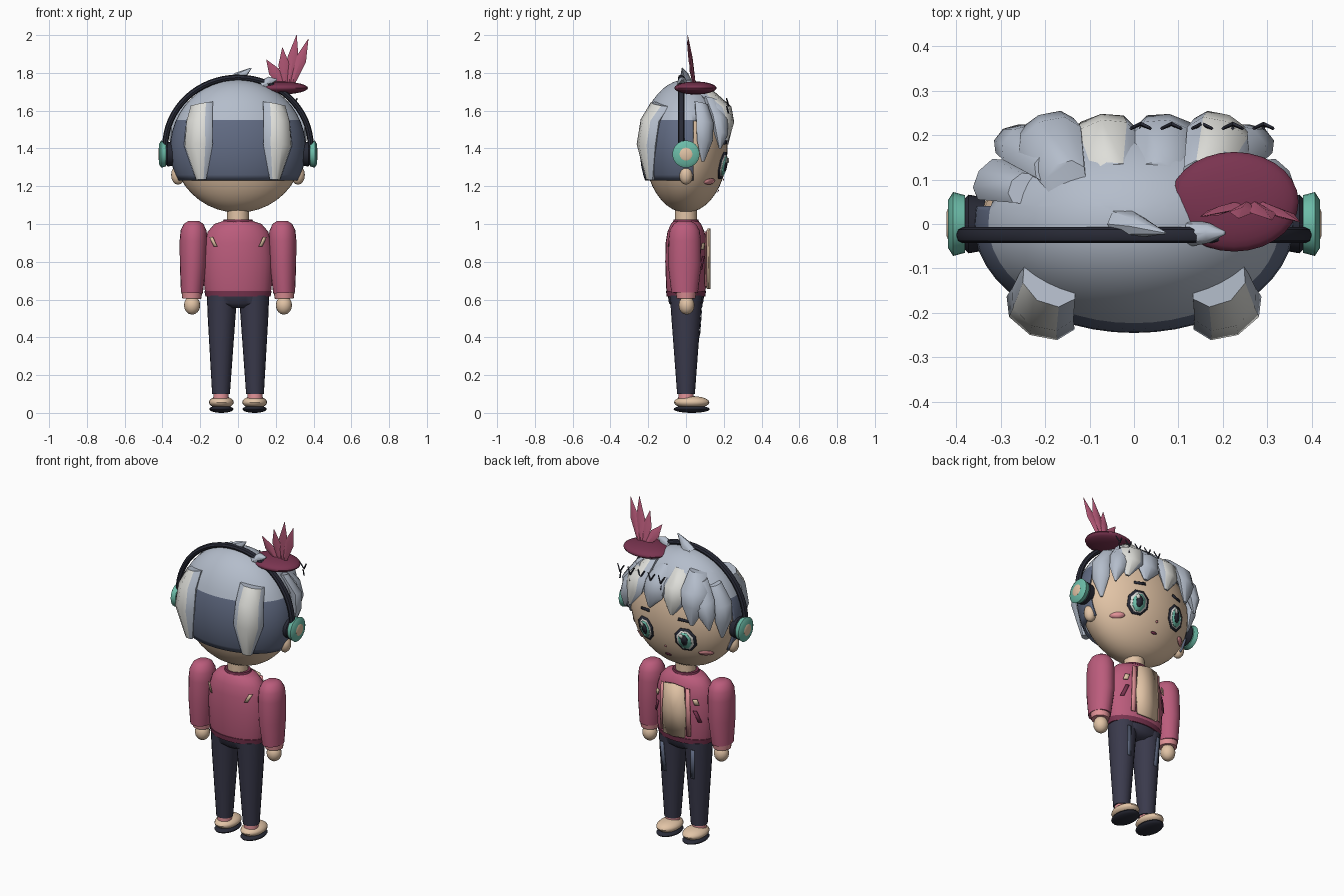
import bpy, bmesh
from math import cos, sin, pi, sqrt, radians
from mathutils import Vector, Matrix

if "Cube" in bpy.data.objects:
    bpy.data.objects.remove(bpy.data.objects["Cube"])


def material(name, *rgb):
    lin = [(c / 255 / 12.92) if c < 11 else ((c / 255 + 0.055) / 1.055) ** 2.4 for c in rgb]
    m = bpy.data.materials.new(name)
    m.use_nodes = True
    m.diffuse_color = (*lin, 1)
    m.node_tree.nodes["Principled BSDF"].inputs["Base Color"].default_value = (*lin, 1)
    return m


HAIR = material("silver hair", 180, 189, 203)
LIGHT = material("hair highlight", 222, 222, 217)
SLATE = material("slate blue", 97, 107, 131)
SKIN = material("skin", 226, 196, 166)
JACKET = material("rose jacket", 187, 92, 124)
MAROON = material("maroon", 122, 52, 80)
PANTS = material("navy cloth", 58, 58, 76)
TEAL = material("teal", 108, 188, 168)
DARK = material("charcoal", 40, 42, 54)
PINK = material("pale pink", 224, 145, 150)

parts = []
X, Y, Z = Vector((1, 0, 0)), Vector((0, 1, 0)), Vector((0, 0, 1))


def finish(name, bm, *mats):
    bmesh.ops.recalc_face_normals(bm, faces=bm.faces)
    mesh = bpy.data.meshes.new(name)
    bm.to_mesh(mesh)
    bm.free()
    for m in mats:
        mesh.materials.append(m)
    ob = bpy.data.objects.new(name, mesh)
    bpy.context.collection.objects.link(ob)
    parts.append(ob)
    return ob


def ball(name, centre, radii, mat, seg=24):
    bm = bmesh.new()
    bmesh.ops.create_uvsphere(bm, u_segments=seg, v_segments=seg // 2, radius=1,
                              matrix=Matrix.Translation(centre) @ Matrix.Diagonal((*radii, 1)))
    return finish(name, bm, mat)


def sweep(name, pts, radii, mat, n=None, sides=8, stripe=False):
    """Tapered elliptical tube; n is the depth axis, or away from the head."""
    bm, rings = bmesh.new(), []
    pts = [Vector(p) for p in pts]
    for i, p in enumerate(pts):
        out = n or Vector((p.x / 0.13, p.y / 0.06, 0)).normalized()
        along = pts[min(i + 1, len(pts) - 1)] - pts[max(i - 1, 0)]
        side = along.cross(out).normalized()
        w, d = radii[i] if isinstance(radii[i], tuple) else (radii[i], radii[i])
        rings.append([bm.verts.new(p + side * w * cos(2 * pi * j / sides) + out * d * sin(2 * pi * j / sides))
                      for j in range(sides)])
    for a, b in zip(rings, rings[1:]):
        for j in range(sides):
            k = (j + 1) % sides
            f = bm.faces.new((a[j], a[k], b[k], b[j]))
            f.material_index = int(stripe and j in (1, 2))
    bm.faces.new(rings[0])
    bm.faces.new(rings[-1])
    return finish(name, bm, mat, LIGHT) if stripe else finish(name, bm, mat)


def decal(name, outline, mat, surface, off=0.006, thick=0.004):
    """Plate laid over a curved surface, outline given in x and z."""
    bm = bmesh.new()
    vs = []
    for x, z in outline:
        y = surface(x, z)
        vs.append(bm.verts.new((x, y + (off if y > 0 else -off), z)))
    mx, mz = (sum(c) / len(outline) for c in zip(*outline))
    y = surface(mx, mz)
    mid = bm.verts.new((mx, y + (off if y > 0 else -off), mz))
    for a, b in zip(vs, vs[1:] + vs[:1]):
        bm.faces.new((mid, a, b))
    ob = finish(name, bm, mat)
    mod = ob.modifiers.new("thickness", "SOLIDIFY")
    mod.thickness, mod.offset = thick, 0
    return ob


def oval(cx, cz, rx, rz, n=8):
    return [(cx + rx * cos(2 * pi * (i + 0.5) / n), cz + rz * sin(2 * pi * (i + 0.5) / n)) for i in range(n)]


def slant(s, x0, z0, x1, z1, w):
    return [(s * (x0 - w), z0), (s * (x0 + w), z0), (s * (x1 + w), z1), (s * (x1 - w), z1)]


def face(x, z):
    return 0.22 * sqrt(max(0.01, 1 - (x / 0.345) ** 2 - ((z - 1.4) / 0.34) ** 2))


def chest(x, z):
    return 0.112 * sqrt(max(0.01, 1 - (x / 0.188) ** 2))


# Head, neck and hair shell
ball("head", (0, 0, 1.4), (0.345, 0.22, 0.34), SKIN, 40)
sweep("neck", [(0, 0, 0.98), (0, 0, 1.1)], [0.058, 0.058], SKIN, Y, 16)
bm = bmesh.new()
bmesh.ops.create_uvsphere(bm, u_segments=48, v_segments=24, radius=1,
                          matrix=Matrix.Translation((0, 0, 1.4)) @ Matrix.Diagonal((0.36, 0.245, 0.365, 1)))
for co, no in (((0, 0, 1.55), Z), ((0, 0, 1.23), Z), ((0, 0.04, 0), Y)):
    bmesh.ops.bisect_plane(bm, geom=bm.verts[:] + bm.edges[:] + bm.faces[:], plane_co=co, plane_no=no)
drop = []
for f in bm.faces:
    c = f.calc_center_median()
    f.material_index = int(c.z < 1.55)
    if c.z < 1.23 or (c.z < 1.55 and c.y > 0.04):
        drop.append(f)
bmesh.ops.delete(bm, geom=drop, context="FACES")
shell = finish("hair_shell", bm, HAIR, SLATE)
mod = shell.modifiers.new("thickness", "SOLIDIFY")
mod.thickness, mod.offset = 0.012, -1

# Hair locks: back, sides and temples
for s, side in ((-1, "right"), (1, "left")):
    sweep(f"back_lock_{side}", [(s * 0.19, -0.13, 1.635), (s * 0.205, -0.18, 1.55), (s * 0.21, -0.2, 1.42),
                                (s * 0.195, -0.19, 1.235)],
          [(0.07, 0.05), (0.078, 0.055), (0.085, 0.055), (0.03, 0.02)], HAIR, stripe=True)
    sweep(f"side_lock_{side}", [(s * 0.25, 0.08, 1.64), (s * 0.32, 0.1, 1.54), (s * 0.325, 0.1, 1.44),
                                (s * 0.31, 0.09, 1.33)],
          [(0.04, 0.03), (0.055, 0.035), (0.05, 0.03), (0.008, 0.006)], HAIR)
    sweep(f"temple_lock_{side}", [(s * 0.18, 0.13, 1.66), (s * 0.245, 0.175, 1.56), (s * 0.275, 0.185, 1.48),
                                  (s * 0.285, 0.18, 1.4)],
          [(0.05, 0.04), (0.06, 0.045), (0.045, 0.035), (0.006, 0.006)], HAIR)

# Fringe
for i, (x, tip) in enumerate(((-0.19, 1.42), (-0.065, 1.45), (0.07, 1.46), (0.19, 1.44))):
    sweep(f"fringe_lock_{i + 1}", [(x * 0.8, 0.1, 1.7), (x, 0.185, 1.62), (x * 1.05, 0.21, 1.54), (x * 1.1 + 0.02, 0.215, tip)],
          [(0.05, 0.04), (0.078, 0.05), (0.07, 0.038), (0.012, 0.008)], HAIR, stripe=i in (1, 3))
sweep("crown_tuft", [(-0.02, 0, 1.74), (0.01, -0.005, 1.78), (0.07, -0.02, 1.825)],
      [(0.05, 0.04), (0.03, 0.025), 0.003], HAIR, Y)
sweep("small_tuft", [(0.13, -0.02, 1.73), (0.17, -0.02, 1.76), (0.205, -0.02, 1.765)],
      [0.03, 0.022, 0.004], HAIR, Y)

# Dark barbs in front of the fringe
for i in range(5):
    x = 0.015 + i * 0.069
    for j, (a, b) in enumerate((((x, 1.585), (x, 1.625)), ((x, 1.625), (x - 0.022, 1.665)), ((x, 1.625), (x + 0.022, 1.665)))):
        sweep(f"fringe_barb_{i + 1}_{j + 1}", [(a[0], 0.225, a[1]), (b[0], 0.215, b[1])], [0.005, 0.004], DARK, Y, 4)

# Ears and headphones
for s, side in ((-1, "right"), (1, "left")):
    ball(f"ear_{side}", (s * 0.318, 0, 1.26), (0.036, 0.036, 0.052), SKIN, 16)
    for part, x0, x1, r, m in (("pad", 0.335, 0.388, 0.066, DARK), ("cup", 0.38, 0.418, 0.072, TEAL), ("cap", 0.41, 0.422, 0.034, SKIN)):
        sweep(f"headphone_{part}_{side}", [(s * x0, 0, 1.37), (s * (x0 * 0.3 + x1 * 0.7), 0, 1.37), (s * x1, 0, 1.37)],
              [r * 0.9, r, r * 0.75], m, Z, 24)
arc = [i * pi / 32 for i in range(33)]
sweep("headband", [(0.385 * cos(a), -0.025, 1.41 + 0.365 * sin(a)) for a in arc], [(0.016, 0.018)] * 33, DARK, Y, 8)

# Hat and feathers
ball("hat", (0.225, 0.05, 1.72), (0.145, 0.112, 0.034), MAROON, 28)
for i, (x, z) in enumerate(((0.15, 1.87), (0.235, 1.935), (0.31, 2.0), (0.372, 1.98))):
    a, b = Vector((0.24 + i * 0.014, 0.045, 1.73)), Vector((x, 0.005 + (3 - i) * 0.004, z))
    sweep(f"feather_{i + 1}", [a, a.lerp(b, 0.55), b], [(0.012, 0.008), (0.03, 0.01), 0.001], JACKET, Y, 4)

# Face
for s, side in ((-1, "right"), (1, "left")):
    ex = s * 0.135
    for part, rx, rz, dx, dz, m, off in (("rim", 0.064, 0.076, 0, 0, DARK, 0.006), ("white", 0.05, 0.062, 0, -0.002, LIGHT, 0.01),
                                         ("iris", 0.038, 0.054, 0, -0.004, TEAL, 0.014), ("pupil", 0.02, 0.034, 0, 0, DARK, 0.018),
                                         ("glint", 0.012, 0.015, 0.014, 0.026, LIGHT, 0.022)):
        decal(f"eye_{part}_{side}", oval(ex + dx, 1.31 + dz, rx, rz), m, face, off)
    decal(f"eyebrow_{side}", slant(s, 0.1, 1.425, 0.165, 1.43, 0.004)[:1] + [(s * 0.165, 1.42), (s * 0.165, 1.434), (s * 0.1, 1.442)],
          DARK, face)
    decal(f"blush_{side}", oval(s * 0.225, 1.225, 0.034, 0.016, 12), PINK, face)
decal("nose", oval(0, 1.235, 0.007, 0.007), PINK, face)
decal("mouth", oval(0, 1.175, 0.02, 0.007), MAROON, face)

# Torso
sweep("jacket", [(0, 0, z) for z in (0.625, 0.66, 0.8, 0.9, 0.96, 1.0, 1.015)],
      [(0.17, 0.098), (0.178, 0.105), (0.186, 0.11), (0.178, 0.108), (0.16, 0.098), (0.125, 0.08), (0.08, 0.065)], JACKET, Y, 28)
sweep("jacket_hem", [(0, 0, 0.615), (0, 0, 0.645)], [(0.172, 0.102), (0.178, 0.106)], MAROON, Y, 28)
sweep("collar", [(0, 0, 0.99), (0, 0, 1.025)], [(0.09, 0.075), (0.075, 0.065)], MAROON, Y, 20)
decal("shirt_panel", [(-0.07, 0.66), (0, 0.655), (0.07, 0.66), (0.078, 0.8), (0.065, 0.965), (0, 0.975), (-0.065, 0.965), (-0.078, 0.8)],
      SKIN, chest, 0.01, 0.014)
for s, side in ((-1, "right"), (1, "left")):
    decal(f"lapel_{side}", slant(s, 0.092, 0.67, 0.085, 0.96, 0.012), PINK, chest, 0.007)
    decal(f"pocket_slit_{side}", slant(s, 0.15, 0.76, 0.125, 0.83, 0.009), MAROON, chest, 0.01)
    decal(f"chest_patch_{side}", slant(s, 0.135, 0.865, 0.125, 0.9, 0.012), SKIN, chest, 0.01)
    decal(f"back_slit_{side}", slant(s, 0.118, 0.88, 0.142, 0.93, 0.009), SKIN, lambda x, z: -chest(x, z), 0.005)

    # Arms
    sweep(f"sleeve_{side}", [(s * x, -0.007, z) for x, z in
                             ((0.235, 1.015), (0.235, 1.0), (0.235, 0.965), (0.236, 0.91), (0.238, 0.78), (0.244, 0.635))],
          [(0.03, 0.034), (0.052, 0.06), (0.069, 0.08), (0.073, 0.086), (0.07, 0.088), (0.058, 0.07)], JACKET, Y, 20)
    sweep(f"cuff_{side}", [(s * 0.245, 0, 0.605), (s * 0.244, 0, 0.645)], [0.05, 0.056], PINK, Y, 20)
    ball(f"hand_{side}", (s * 0.243, 0.003, 0.57), (0.043, 0.042, 0.05), SKIN, 16)

    # Legs and feet
    sweep(f"leg_{side}", [(s * 0.085, 0, 0.62), (s * 0.087, 0, 0.5), (s * 0.09, 0, 0.1)],
          [(0.08, 0.085), (0.073, 0.077), (0.047, 0.047)], PANTS, Y, 20)
    decal(f"leg_stripe_{side}", slant(s, 0.095, 0.4, 0.105, 0.58, 0.012), SLATE,
          lambda x, z: 0.066 + (z - 0.4) * 0.075, 0.006)
    sweep(f"ankle_{side}", [(s * 0.09, 0, 0.06), (s * 0.09, 0, 0.112)], [0.042, 0.04], PINK, Y, 16)
    ball(f"shoe_{side}", (s * 0.088, 0.03, 0.056), (0.066, 0.094, 0.033), SKIN, 20)
    ball(f"sole_{side}", (s * 0.088, 0.03, 0.02), (0.064, 0.096, 0.02), DARK, 20)
sweep("hips", [(0, 0, 0.555), (0, 0, 0.58), (0, 0, 0.63)], [(0.07, 0.06), (0.155, 0.09), (0.168, 0.098)], PANTS, Y, 24)

# Smooth shading with sharp edges kept
bpy.ops.object.select_all(action="DESELECT")
for ob in parts:
    ob.select_set(True)
bpy.context.view_layer.objects.active = parts[0]
bpy.ops.object.shade_smooth_by_angle(angle=radians(42))
